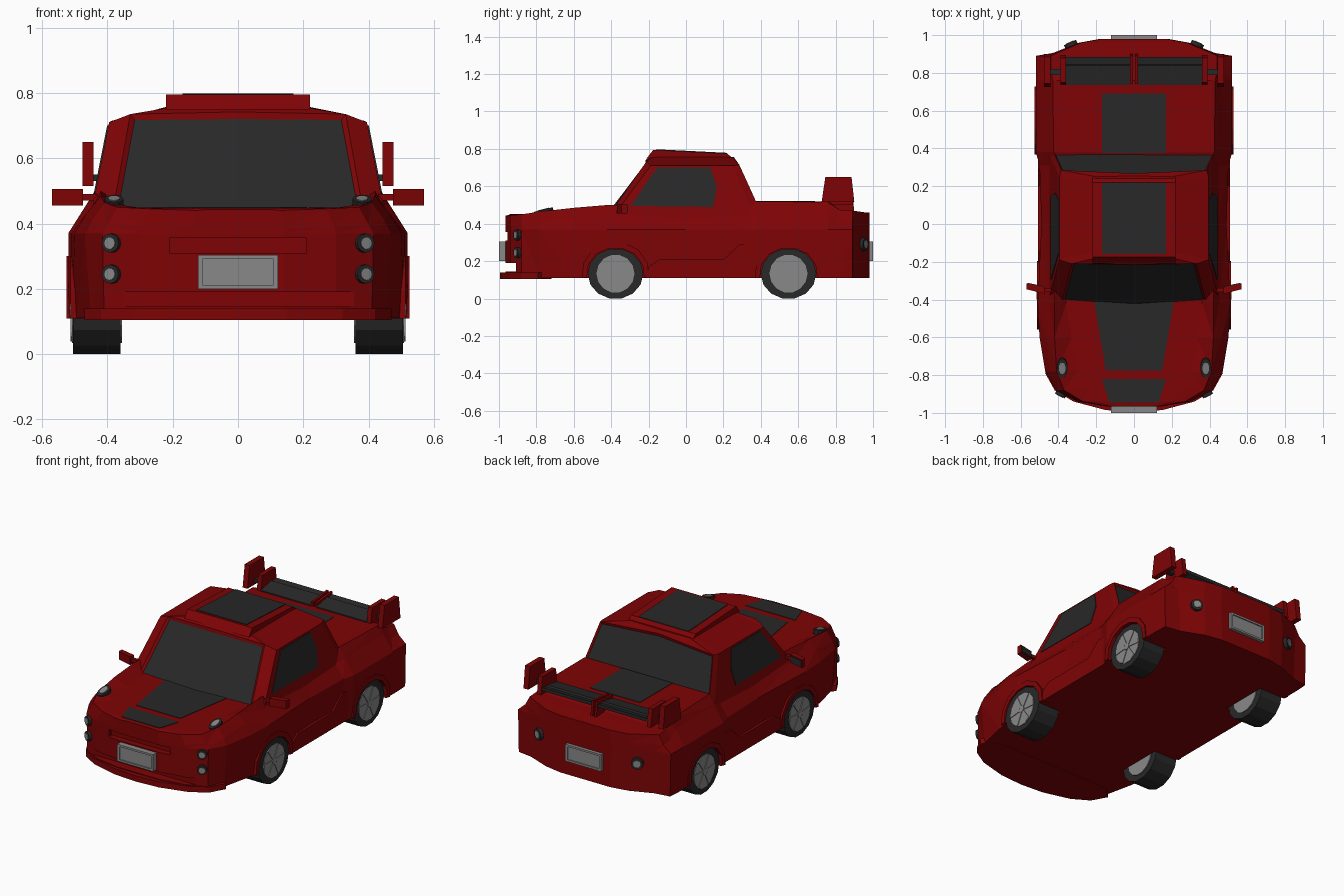
import bpy, bmesh, math
from mathutils import Vector

if "Cube" in bpy.data.objects:
    bpy.data.objects.remove(bpy.data.objects["Cube"], do_unlink=True)


def material(name, r, g, b):
    m = bpy.data.materials.new(name)
    m.use_nodes = True
    m.diffuse_color = (r, g, b, 1)
    m.node_tree.nodes["Principled BSDF"].inputs["Base Color"].default_value = (r, g, b, 1)
    return m


RED = material("red paint", 0.21, 0.001, 0.0015)
DARK = material("charcoal", 0.021, 0.021, 0.021)
GREY = material("light grey", 0.25, 0.25, 0.25)


def finish(name, bm, mats, mirrored=False):
    bmesh.ops.recalc_face_normals(bm, faces=bm.faces)
    mesh = bpy.data.meshes.new(name)
    bm.to_mesh(mesh)
    bm.free()
    ob = bpy.data.objects.new(name, mesh)
    bpy.context.scene.collection.objects.link(ob)
    for m in mats:
        mesh.materials.append(m)
    if mirrored:
        ob.modifiers.new("mirror", "MIRROR").use_mirror_merge = False
    return ob


def loft(rings):
    """Closed solid through matching loops; returns the bmesh and rows of faces."""
    bm = bmesh.new()
    loops = [[bm.verts.new(p) for p in ring] for ring in rings]
    n = len(loops[0])
    rows = [[bm.faces.new((a[j], a[(j + 1) % n], b[(j + 1) % n], b[j])) for j in range(n)]
            for a, b in zip(loops, loops[1:])]
    bm.faces.new(loops[0])
    bm.faces.new(loops[-1])
    bmesh.ops.recalc_face_normals(bm, faces=bm.faces)
    return bm, rows


def both_sides(half):
    return half + [(-x, y, z) for x, y, z in reversed(half[1:-1])]


def prism(name, pts, axis, lo, hi, mat, mirrored=False):
    i = "xyz".index(axis)
    rings = []
    for level in (lo, hi):
        ring = []
        for p in pts:
            v = list(p)
            v.insert(i, level)
            ring.append(v)
        rings.append(ring)
    return finish(name, loft(rings)[0], [mat], mirrored)


def box(name, x, y, z, mat, mirrored=False):
    pts = [(x[0], y[0]), (x[1], y[0]), (x[1], y[1]), (x[0], y[1])]
    return prism(name, pts, "z", z[0], z[1], mat, mirrored)


def arc(cy, cz, ry, rz, n, start=0, sweep=math.tau, closed=True):
    steps = n if closed else n - 1
    return [(cy + ry * math.cos(start + sweep * k / steps),
             cz + rz * math.sin(start + sweep * k / steps)) for k in range(n)]


WHEELS = {"front": -0.377, "rear": 0.548}
WZ = 0.133

# Lower body: y, bottom width, side width, waist width, shoulder width and height, deck width and height
stations = [
    (-0.966, .14, .14, .14, .13, .44, .09, .443),
    (-0.94, .30, .30, .295, .27, .445, .20, .448),
    (-0.88, .41, .415, .40, .37, .45, .25, .448),
    (-0.78, .45, .47, .45, .41, .465, .30, .448),
    (-0.60, .49, .50, .465, .42, .485, .33, .448),
    (-0.42, .51, .51, .45, .42, .50, .36, .448),
    (0.00, .49, .49, .446, .42, .49, .36, .46),
    (0.31, .50, .50, .446, .42, .50, .38, .50),
    (0.38, .52, .52, .46, .425, .52, .40, .518),
    (0.76, .52, .52, .46, .43, .515, .41, .518),
    (0.82, .52, .52, .47, .44, .475, .41, .475),
    (0.89, .515, .52, .47, .44, .47, .40, .47),
    (0.905, .42, .43, .425, .41, .468, .36, .468),
    (0.96, .28, .29, .285, .28, .46, .24, .46),
    (0.98, .17, .18, .175, .17, .46, .14, .46),
]
rings = [both_sides([(0, y, .11), (wb, y, .11), (w, y, .37), (wm, y, zs - .055),
                     (ws, y, zs), (wc, y, zc), (0, y, zc)])
         for y, wb, w, wm, ws, zs, wc, zc in stations]
bm, _ = loft(rings)
bmesh.ops.triangulate(bm, faces=bm.faces)
body = finish("lower_body", bm, [RED])

# Wheel wells and front air slots
cutters = [box("upper_slot_cutter", (-.21, .21), (-1.1, -.928), (.31, .355), RED),
           box("lower_slot_cutter", (-.36, .36), (-1.1, -.91), (.145, .19), RED)]
for s in (-1, 1):
    for y in WHEELS.values():
        cutters.append(prism("well_cutter", arc(y, WZ, .156, .142, 14), "x", s * .345, s * .7, RED))
bpy.context.view_layer.objects.active = body
for c in cutters:
    mod = body.modifiers.new("cut", "BOOLEAN")
    mod.operation, mod.solver, mod.object = "DIFFERENCE", "EXACT", c
    bpy.ops.object.modifier_apply(modifier=mod.name)
    bpy.data.objects.remove(c, do_unlink=True)

# Cabin with inset windscreen and rear window
base = [(0, -.45, .43), (.385, -.425, .43), (.45, -.395, .43), (.45, .37, .43), (.44, .415, .43), (0, .42, .43)]
eaves = [(0, -.215, .742), (.33, -.21, .735), (.395, -.19, .71), (.395, .25, .71), (.385, .285, .715), (0, .268, .738)]
crown = [(0, -.19, .757), (.20, -.18, .757), (.22, -.15, .757), (.22, .22, .757), (.20, .25, .757), (0, .255, .757)]
bm, rows = loft([both_sides(r) for r in (base, eaves, crown)])
for a, b, rim in ((0, 9, .02), (4, 5, .014)):
    glass = [rows[0][a], rows[0][b]]
    bmesh.ops.inset_region(bm, faces=glass, thickness=rim, depth=-.01, use_boundary=True)
    for f in glass:
        f.material_index = 1
finish("cabin", bm, [RED, DARK])


# Side windows lie on the sloping cabin side
def side_x(z):
    return .45 - .055 * (z - .43) / .28


outline = [(-.295, .495), (-.155, .70), (.13, .70), (.165, .60), (.145, .49)]
bm, _ = loft([[(side_x(z) + d, y, z) for y, z in outline] for d in (-.004, .004)])
finish("side_window", bm, [DARK], True)

# Raised roof panel and the dark centre stripes
prism("roof_panel", [(-.21, .75), (-.175, .795), (.22, .775), (.25, .75)], "x", -.22, .22, RED)
prism("roof_stripe", [(-.16, .792), (-.16, .798), (.22, .779), (.22, .773)], "x", -.17, .17, DARK)
prism("hood_stripe", [(-.15, -.775), (.15, -.775), (.21, -.41), (-.21, -.41)], "z", .444, .451, DARK)
prism("nose_stripe", [(-.13, -.945), (.13, -.945), (.17, -.82), (-.17, -.82)], "z", .444, .451, DARK)
box("deck_stripe", (-.17, .17), (.375, .69), (.514, .521), DARK)

# Front lip, sills and wheel arch flares
lip = [(0, -.995), (.15, -.985), (.32, -.94), (.42, -.88), (.47, -.79), (.40, -.72), (0, -.72)]
prism("front_lip", [*lip, *[(-x, y) for x, y in reversed(lip[1:-1])]], "z", .105, .14, RED)
sill = [(-.2, .11), (-.2, .17), (-.14, .21), (.2, .21), (.29, .29), (.36, .29), (.36, .11)]
prism("side_sill", sill, "x", .46, .508, RED, True)
for name, y in WHEELS.items():
    start, sweep = math.radians(-8), math.radians(196)
    outer = arc(y, WZ, .182, .172, 8, start, sweep, False)
    inner = arc(y, WZ, .154, .14, 8, start, sweep, False)
    edge = .513 if name == "front" else .526
    bm, _ = loft([[(.46, *o), (edge, *o), (edge, *i), (.46, *i)] for o, i in zip(outer, inner)])
    finish(name + "_arch_flare", bm, [RED], True)

# Wheels: tyre, discs, spokes and hub
for name, y in WHEELS.items():
    prism(name + "_tyre", arc(y, WZ, .149, .136, 14), "x", .36, .506, DARK, True)
    prism(name + "_rim", arc(y, WZ, .102, .102, 14), "x", .355, .509, GREY, True)
    prism(name + "_hub", arc(y, WZ, .022, .022, 8), "x", .50, .516, GREY, True)
    for k in range(6):
        a = math.tau * k / 6
        c, s = math.cos(a), math.sin(a)
        blade = [(y + r * c - t * s, WZ + r * s + t * c)
                 for r, t in ((.01, -.007), (.1, -.015), (.1, .015), (.01, .007))]
        prism(name + "_spoke", blade, "x", .503, .513, GREY, True)


# Lamps: dark housing with a light lens
def lamp(name, centre, direction, r, length, stretch=1.0):
    d = Vector(direction).normalized()
    u = d.cross((0, 0, 1) if abs(d.z) < .5 else (0, 1, 0)).normalized()
    v = d.cross(u)
    for part, size, lo, hi, mat in (("housing", r, -length / 2, length / 2, DARK),
                                    ("lens", r * .62, 0, length / 2 + .003, GREY)):
        loops = [[Vector(centre) + d * h + u * a + v * b * stretch
                  for a, b in arc(0, 0, size, size, 12)] for h in (lo, hi)]
        finish(name + "_" + part, loft(loops)[0], [mat], True)


lamp("headlight", (.38, -.76, .463), (0, -.25, 1), .029, .026, 1.8)
lamp("upper_fog_lamp", (.382, -.89, .34), (.5, -1, 0), .029, .045)
lamp("lower_fog_lamp", (.382, -.89, .245), (.5, -1, 0), .029, .045)
lamp("tail_lamp", (.33, .94, .29), (.45, 1, 0), .035, .045)

# Blank plates: frame and face
for name, y0, y1, y2 in (("front", -.93, -.993, -1.0), ("rear", .94, .993, 1.0)):
    box(name + "_plate_face", (-.108, .108), sorted((y0, y1)), (.212, .292), GREY)
    for z in ((.2, .212), (.292, .304)):
        box(name + "_plate_frame_bar", (-.122, .122), sorted((y0, y2)), z, GREY)
    box(name + "_plate_frame_side", (.108, .122), sorted((y0, y2)), (.212, .292), GREY, True)

# Door mirrors with dark glass facing back
prism("mirror_housing", [(.475, -.37), (.57, -.345), (.57, -.315), (.475, -.335)], "z", .455, .505, RED, True)
prism("mirror_glass", [(.48, -.338), (.565, -.32), (.565, -.311), (.48, -.329)], "z", .461, .499, DARK, True)
box("mirror_arm", (.43, .48), (-.36, -.338), (.47, .49), RED, True)

# Rear wing
wing = [(.735, .50), (.735, .525), (.84, .545), (.845, .535), (.885, .545), (.885, .525), (.84, .50)]
prism("wing_blade", wing, "x", .02, .36, DARK, True)
box("wing_rod", (.38, .45), (.79, .82), (.53, .55), DARK, True)
prism("wing_inner_plate", [(.735, .50), (.75, .61), (.88, .61), (.895, .50)], "x", .36, .388, RED, True)
prism("wing_end_plate", [(.725, .515), (.745, .65), (.885, .65), (.9, .515)], "x", .443, .476, RED, True)
prism("wing_centre_post", [(.74, .46), (.74, .545), (.89, .56), (.9, .46)], "x", .006, .02, RED, True)
